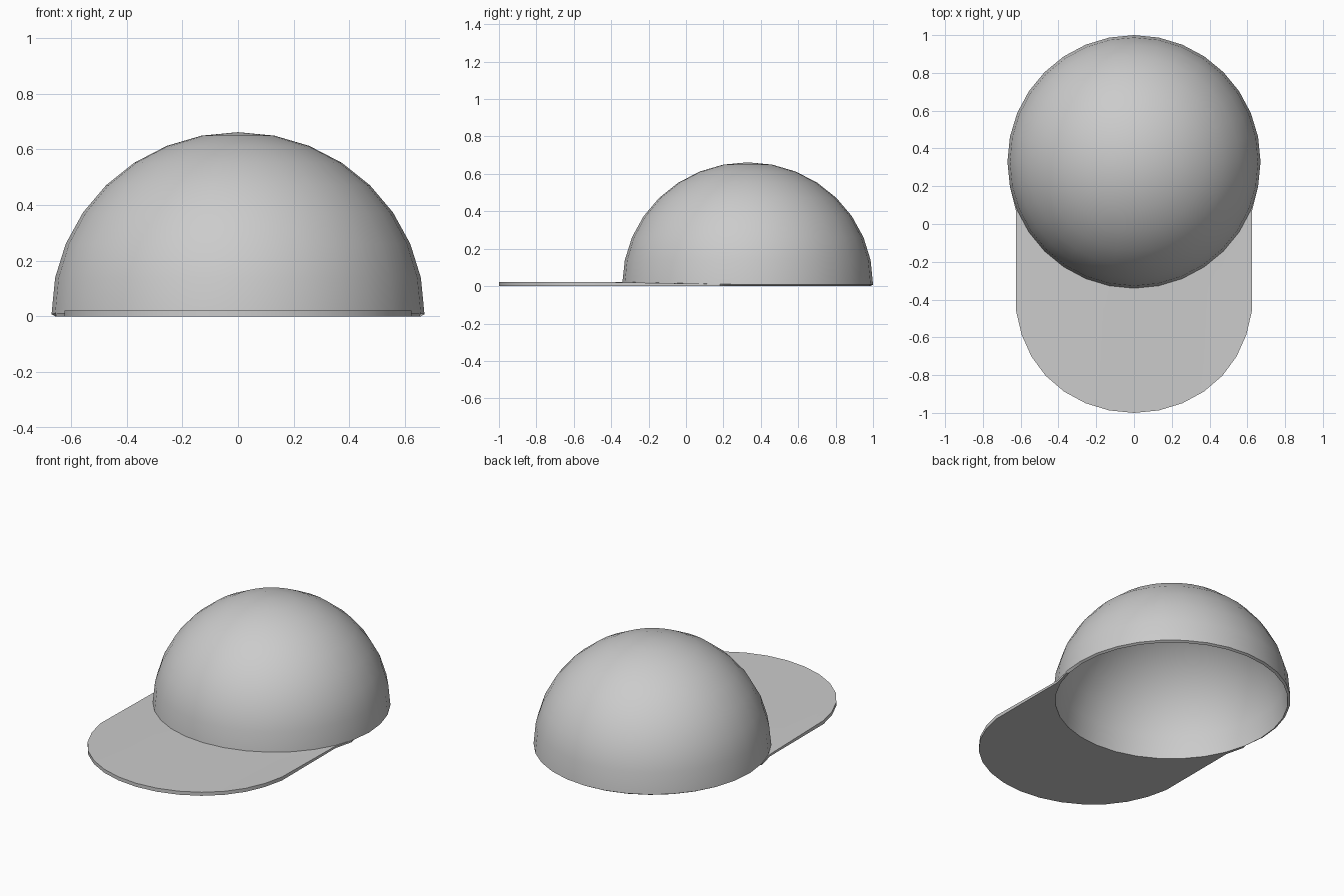
import bpy, bmesh, math

if "Cube" in bpy.data.objects:
    bpy.data.objects.remove(bpy.data.objects["Cube"])

N, BANDS, CY = 32, 8, 0.33      # dome segments, bands, centre in y
SPAN = 7                        # brim joins dome segments -7..7
STEP = 2 * math.pi / N
bm = bmesh.new()


def rim_z(y):
    # lower edge of the crown rises a little towards the brim
    return 0.022 - 0.014 * min(1, (y + 0.34) / 0.67)


def shell(radius, top, base):
    rings = []
    for i in range(BANDS):
        e = i * math.pi / 2 / BANDS
        ring = []
        for k in range(N):
            x = radius * math.cos(e) * math.sin(k * STEP)
            y = CY - radius * math.cos(e) * math.cos(k * STEP)
            z = base(y) if i == 0 else 0.012 + (top - 0.012) * math.sin(e)
            ring.append(bm.verts.new((x, y, z)))
        rings.append(ring)
    for a, b in zip(rings, rings[1:]):
        for k in range(N):
            j = (k + 1) % N
            bm.faces.new((a[k], a[j], b[j], b[k]))
    pole = bm.verts.new((0, CY, top))
    for k in range(N):
        bm.faces.new((rings[-1][k], rings[-1][(k + 1) % N], pole))
    return rings[0]


# Crown: outer and inner skins
outer = shell(0.67, 0.662, rim_z)
inner = shell(0.656, 0.65, lambda y: 0.0)
ks = list(range(-SPAN, SPAN + 1))


def brim_row(t, top):
    row = []
    for k in ks:
        v = outer[k].co
        narrow = 1 - 0.05 * min(1, t * 5) * (abs(v.x) / 0.657) ** 4
        z = v.z + (0.022 - v.z) * t if top else 0.0
        row.append(bm.verts.new((v.x * narrow, v.y - 0.66 * t, z)))
    return row


# Brim: top and bottom skins swept forward from the front of the crown
ts = (0.025, 0.2, 1.0)
tops = [[outer[k] for k in ks]] + [brim_row(t, True) for t in ts]
bots = [[inner[k] for k in ks]] + [brim_row(t, False) for t in ts]
for rows in (tops, bots):
    for a, b in zip(rows, rows[1:]):
        for i in range(len(ks) - 1):
            bm.faces.new((a[i], a[i + 1], b[i + 1], b[i]))

# Brim outer edge and sides
for i in range(len(ks) - 1):
    bm.faces.new((tops[-1][i], tops[-1][i + 1], bots[-1][i + 1], bots[-1][i]))
for s in (0, -1):
    for r in range(len(ts)):
        bm.faces.new((tops[r][s], tops[r + 1][s], bots[r + 1][s], bots[r][s]))

# Crown rim around the back
for k in range(SPAN, N - SPAN):
    j = (k + 1) % N
    bm.faces.new((outer[k], outer[j], inner[j], inner[k]))

bmesh.ops.recalc_face_normals(bm, faces=bm.faces[:])
mesh = bpy.data.meshes.new("cap")
bm.to_mesh(mesh)
bm.free()
cap = bpy.data.objects.new("cap", mesh)
bpy.context.collection.objects.link(cap)
bpy.context.view_layer.objects.active = cap
cap.select_set(True)
bpy.ops.object.shade_smooth_by_angle(angle=math.radians(35))
